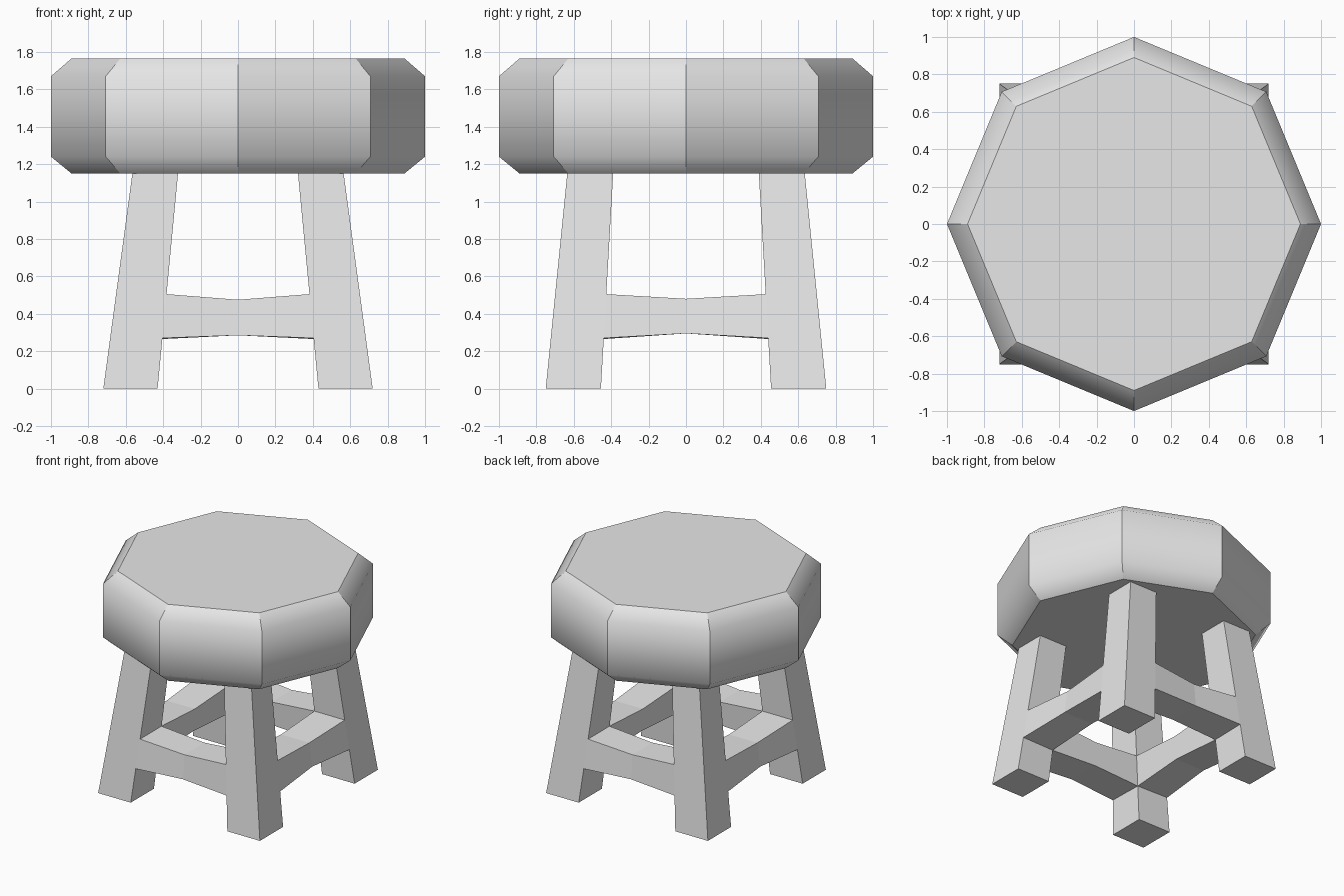
import bpy
import bmesh
from math import sin, cos, pi
from mathutils import Vector

cube = bpy.data.objects.get("Cube")
if cube:
    bpy.data.objects.remove(cube, do_unlink=True)

grey = bpy.data.materials.new("light grey")
grey.use_nodes = True
grey.diffuse_color = (0.8, 0.8, 0.8, 1)
grey.node_tree.nodes["Principled BSDF"].inputs["Base Color"].default_value = (0.8, 0.8, 0.8, 1)

SEAT_BOTTOM = 1.15


def finish(bm, name):
    bmesh.ops.recalc_face_normals(bm, faces=bm.faces)
    mesh = bpy.data.meshes.new(name)
    bm.to_mesh(mesh)
    bm.free()
    mesh.materials.append(grey)
    obj = bpy.data.objects.new(name, mesh)
    bpy.context.collection.objects.link(obj)
    return obj


def loft(name, sections, caps=True):
    """Skin a row of matching closed cross-sections."""
    bm = bmesh.new()
    rings = [[bm.verts.new(p) for p in s] for s in sections]
    n = len(rings[0])
    for a, b in zip(rings, rings[1:]):
        for i in range(n):
            j = (i + 1) % n
            bm.faces.new((a[i], a[j], b[j], b[i]))
    if caps:
        bm.faces.new(rings[0])
        bm.faces.new(rings[-1])
    return finish(bm, name)


# Inner and outer leg planes lean inward with height
def x_in(z): return 0.43 - 0.095 * z
def x_out(z): return 0.72 - 0.135 * z
def y_in(z): return 0.455 - 0.057 * z
def y_out(z): return 0.75 - 0.1 * z


# Octagonal seat, smooth over the rim and crisp at the corners
profile = [(0.89, SEAT_BOTTOM), (1, 1.24), (1, 1.67), (0.89, 1.765)]
seat = loft("seat", [[(r * cos(i * pi / 4), r * sin(i * pi / 4), z) for i in range(8)]
                     for r, z in profile])
mesh = seat.data
for poly in mesh.polygons:
    poly.use_smooth = abs(poly.normal.z) < 0.95
for edge in mesh.edges:
    a, b = (mesh.vertices[v].co for v in edge.vertices)
    level = abs(a.z - b.z) < 0.001
    cap = level and (a.z < 1.2 or a.z > 1.7)
    edge.use_edge_sharp = cap or not level

# Four splayed legs
for sy, end in ((-1, "front"), (1, "back")):
    for sx, side in ((1, "left"), (-1, "right")):
        loft(f"{end}_{side}_leg", [
            [(sx * x_in(z), sy * y_in(z), z), (sx * x_out(z), sy * y_in(z), z),
             (sx * x_out(z), sy * y_out(z), z), (sx * x_in(z), sy * y_out(z), z)]
            for z in (0, SEAT_BOTTOM + 0.01)])


# Stretchers, flush with the legs and pinched at the middle
def stretcher(name, span, inner, outer, mid_low, mid_high, place):
    low, low_inner, high, bow = 0.27, 0.265, 0.505, 0.02
    sections = []
    for t in (-1, 0, 1):
        lo, lo_in, hi = (low, low_inner, high) if t else (mid_low, mid_low, mid_high)
        inset = 0 if t else bow
        corners = [(outer(lo) - inset, lo), (outer(hi) - inset, hi),
                   (inner(hi), hi), (inner(lo_in), lo_in)]
        sections.append([place(t * span(z), d, z) for d, z in corners])
    loft(name, sections, caps=False)


for s, end in ((-1, "front"), (1, "back")):
    stretcher(end + "_stretcher", x_in, y_in, y_out, 0.285, 0.475,
              lambda along, depth, z: Vector((along, s * depth, z)))
for s, side in ((1, "left"), (-1, "right")):
    stretcher(side + "_stretcher", y_in, x_in, x_out, 0.295, 0.48,
              lambda along, depth, z: Vector((s * depth, along, z)))
